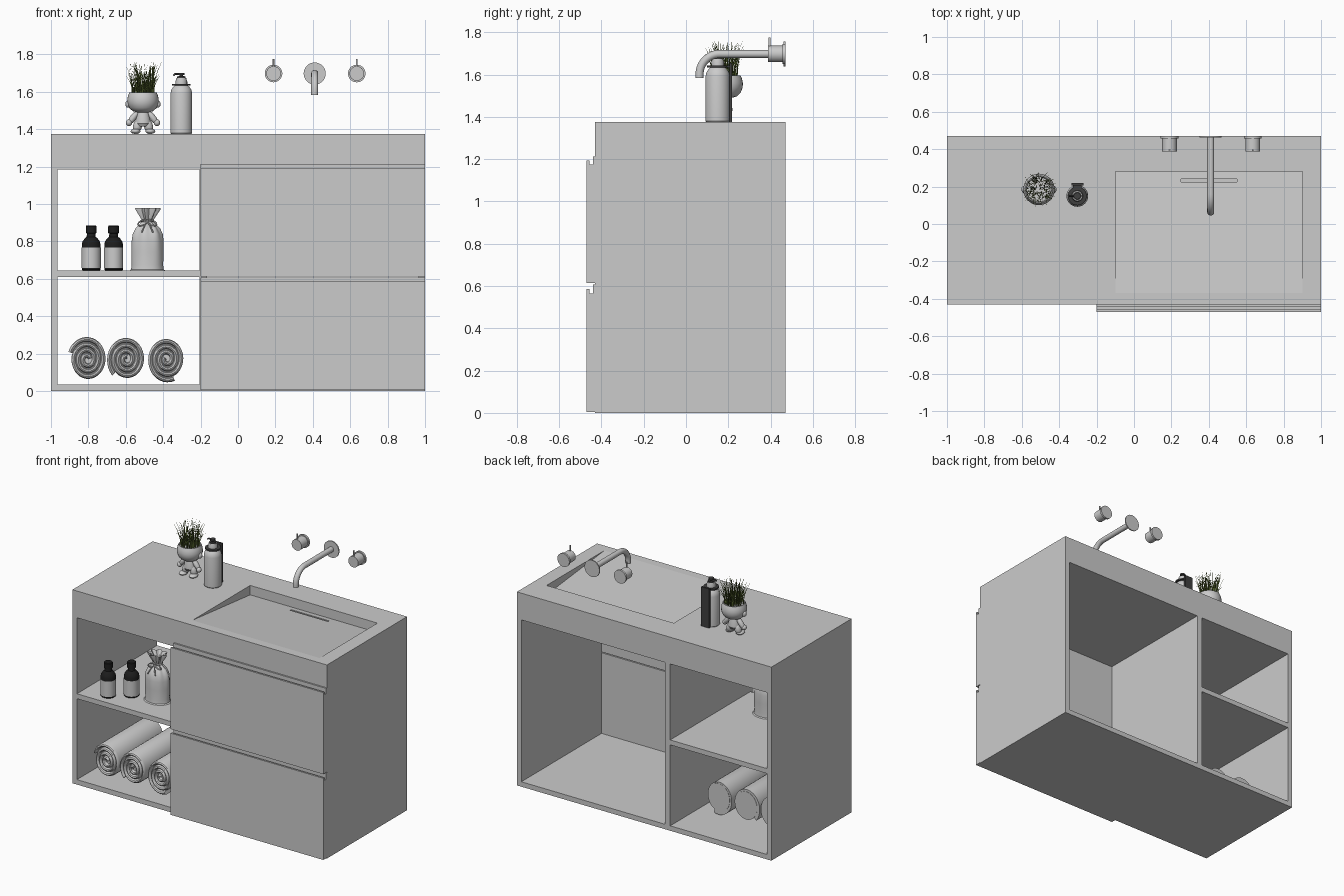
import bpy, bmesh, random
from math import sin, cos, pi, tau
from mathutils import Vector

if "Cube" in bpy.data.objects:
    bpy.data.objects.remove(bpy.data.objects["Cube"])

random.seed(4)


def material(name, rgb):
    m = bpy.data.materials.new(name)
    m.diffuse_color = (*rgb, 1)
    m.use_nodes = True
    m.node_tree.nodes["Principled BSDF"].inputs["Base Color"].default_value = m.diffuse_color
    return m


BLACK = material("black", (0.012, 0.012, 0.012))
DARK = material("charcoal", (0.05, 0.05, 0.05))
GREEN = material("grass_green", (0.1, 0.14, 0.03))


def mesh_object(name, verts, faces, mat=None, loc=(0, 0, 0)):
    me = bpy.data.meshes.new(name)
    bm = bmesh.new()
    vs = [bm.verts.new(v) for v in verts]
    for f in faces:
        bm.faces.new([vs[i] for i in f])
    bmesh.ops.recalc_face_normals(bm, faces=bm.faces)
    bm.to_mesh(me)
    bm.free()
    ob = bpy.data.objects.new(name, me)
    ob.location = loc
    bpy.context.collection.objects.link(ob)
    if mat:
        me.materials.append(mat)
    return ob


def prism(name, yz, x0, x1, mat=None):
    n = len(yz)
    verts = [(x, y, z) for x in (x0, x1) for y, z in yz]
    faces = [(i, (i + 1) % n, n + (i + 1) % n, n + i) for i in range(n)]
    return mesh_object(name, verts, faces + [range(n), range(n, 2 * n)], mat)


def box(name, x0, x1, y0, y1, z0, z1, mat=None):
    return prism(name, [(y0, z0), (y1, z0), (y1, z1), (y0, z1)], x0, x1, mat)


def lathe(name, profile, loc, mat=None, seg=32, folds=7, squash=1):
    """Revolve (radius, z[, fold depth]) points, closing both ends."""
    verts = []
    for p in profile:
        amp = p[2] if len(p) > 2 else 0
        for i in range(seg):
            a = tau * i / seg
            r = p[0] * (1 + amp * cos(folds * a))
            verts.append((r * cos(a), r * sin(a) * squash, p[1]))
    n = len(profile)
    faces = [(j * seg + i, j * seg + (i + 1) % seg, (j + 1) * seg + (i + 1) % seg, (j + 1) * seg + i)
             for j in range(n - 1) for i in range(seg)]
    faces += [range(seg), range((n - 1) * seg, n * seg)]
    return mesh_object(name, verts, faces, mat, loc)


def cylinder_y(name, r, y0, y1, x, z):
    ob = lathe(name, [(r, -y1), (r, -y0)], (x, 0, z))
    ob.rotation_euler.x = pi / 2
    return ob


def ellipsoid(name, loc, scale, tilt=0):
    bpy.ops.mesh.primitive_uv_sphere_add(segments=24, ring_count=14, location=loc, rotation=(0, tilt, 0))
    ob = bpy.context.object
    ob.name, ob.scale = name, scale
    return ob


def tube(name, pts, r, mat=None, cyclic=False):
    cu = bpy.data.curves.new(name, 'CURVE')
    cu.dimensions, cu.bevel_depth, cu.bevel_resolution, cu.use_fill_caps = '3D', r, 4, True
    sp = cu.splines.new('POLY')
    sp.points.add(len(pts) - 1)
    for p, co in zip(sp.points, pts):
        p.co = (*co, 1)
    sp.use_cyclic_u, sp.use_smooth = cyclic, True
    ob = bpy.data.objects.new(name, cu)
    bpy.context.collection.objects.link(ob)
    if mat:
        cu.materials.append(mat)
    return ob


# Carcass, open at the back
F, B = -0.43, 0.47
box("left_side", -1, -0.965, F, B, 0, 1.2)
box("right_side", 0.965, 1, F, B, 0, 1.2)
box("divider", -0.205, -0.165, F, B, 0.035, 1.185)
box("bottom_panel", -0.965, 0.965, F, B, 0, 0.035)
box("top_panel", -0.965, 0.965, F, B, 1.185, 1.2)
box("shelf", -0.965, -0.205, F, B, 0.61, 0.645)

# Countertop with sloping basin and slot drain
top = box("countertop", -1, 1, F, B, 1.2, 1.375)
basin = prism("basin_cutter", [(-0.37, 1.375), (0.28, 1.308), (0.28, 1.42), (-0.37, 1.42)], -0.1, 0.9)
slot = box("drain_cutter", 0.25, 0.55, 0.225, 0.24, 1.26, 1.4)
for cutter in (basin, slot):
    mod = top.modifiers.new(cutter.name, 'BOOLEAN')
    mod.object, mod.solver = cutter, 'EXACT'
    cutter.hide_render = True
    cutter.hide_viewport = True

# Drawer fronts with a grooved finger pull along the top
for name, z0, lip, z1 in (("lower_drawer", 0.005, 0.585, 0.608), ("upper_drawer", 0.614, 1.194, 1.213)):
    prism(name, [(F, z0), (-0.47, z0), (-0.47, lip), (-0.457, lip), (-0.457, lip - 0.02),
                 (-0.441, lip - 0.02), (-0.441, z1), (F, z1)], -0.2, 1)

# Wall-mounted tap
arc = [(0.41, 0.16 - 0.096 * sin(a), 1.602 + 0.096 * cos(a)) for a in [pi / 2 * i / 12 for i in range(13)]]
tube("spout", [(0.41, B, 1.698)] + arc + [(0.41, 0.064, 1.584)], 0.019)
cylinder_y("spout_flange", 0.059, 0.462, B, 0.41, 1.698)
for side, x in (("left", 0.19), ("right", 0.635)):
    cylinder_y(side + "_knob", 0.039, 0.387, 0.456, x, 1.698)
    cylinder_y(side + "_knob_flange", 0.047, 0.456, B, x, 1.698)
    tube(side + "_knob_pin", [(x, 0.395, 1.72), (x, 0.395, 1.776)], 0.005)

# Soap dispenser in a dark holder
S = (-0.303, 0.15, 1.375)
lathe("soap_bottle", [(0.054, 0), (0.058, 0.005), (0.058, 0.215), (0.054, 0.235), (0.042, 0.253),
                      (0.03, 0.262), (0.03, 0.285), (0.026, 0.3)], S)
lathe("soap_holder_ring", [(0.033, 0.258), (0.05, 0.258), (0.05, 0.268), (0.033, 0.268)], S, DARK)
box("soap_holder_back", -0.335, -0.271, 0.205, 0.218, 1.377, 1.655, DARK)
box("soap_holder_arm", -0.325, -0.281, 0.18, 0.21, 1.634, 1.643, DARK)
lathe("pump_stem", [(0.022, 0.298), (0.022, 0.308), (0.009, 0.309), (0.009, 0.315), (0.018, 0.316), (0.018, 0.327)], S, DARK)
tube("pump_nozzle", [(-0.303, 0.15, 1.696), (-0.335, 0.15, 1.696), (-0.346, 0.15, 1.688)], 0.005, DARK)

# Figure-shaped planter
PX, PY = -0.508, 0.185
lathe("planter_head", [(0.03, 1.49), (0.055, 1.497), (0.074, 1.515), (0.083, 1.54), (0.084, 1.56), (0.08, 1.58),
                       (0.073, 1.597), (0.068, 1.597), (0.066, 1.585)], (PX, PY, 0))
lathe("planter_torso", [(0.025, 1.505), (0.032, 1.48), (0.039, 1.45), (0.041, 1.43), (0.03, 1.415)],
      (PX, PY, 0), squash=0.85)
for side, s in (("left", -1), ("right", 1)):
    ellipsoid(side + "_ear", (PX + s * 0.08, PY, 1.535), (0.014, 0.018, 0.02))
    ellipsoid(side + "_arm", (PX + s * 0.052, PY, 1.462), (0.017, 0.018, 0.045), -s * 0.65)
    ellipsoid(side + "_hand", (PX + s * 0.075, PY - 0.005, 1.435), (0.017, 0.018, 0.018))
    ellipsoid(side + "_leg", (PX + s * 0.029, PY, 1.417), (0.024, 0.025, 0.04), -s * 0.3)
    ellipsoid(side + "_foot", (PX + s * 0.04, PY - 0.014, 1.389), (0.026, 0.036, 0.014))

# Grass: thin arching blades
verts, faces = [], []
for _ in range(150):
    a, r0 = random.uniform(0, tau), 0.062 * random.random() ** 0.5
    h, lean = random.uniform(0.08, 0.17), random.uniform(0.0, 0.045)
    out = Vector((cos(a), sin(a), 0))
    b = random.uniform(0, tau)
    side, sway = Vector((cos(b), sin(b), 0)), Vector((-sin(a), cos(a), 0)) * random.uniform(-0.03, 0.03)
    k = len(verts)
    for j in range(5):
        t = j / 4
        c = out * (r0 + lean * t * t) + sway * t * t + Vector((PX, PY, 1.588 + h * t))
        w = side * (0.0032 * (1 - 0.8 * t))
        verts += [c - w, c + w]
    faces += [(k + 2 * j, k + 2 * j + 1, k + 2 * j + 3, k + 2 * j + 2) for j in range(4)]
mesh_object("grass", verts, faces, GREEN)

# Two black bottles with plain labels
for i, (x, y) in enumerate(((-0.785, -0.335), (-0.665, -0.245))):
    at = (x, y, 0.645)
    lathe(f"bottle_{i + 1}", [(0.046, 0), (0.05, 0.004), (0.05, 0.14), (0.046, 0.155), (0.034, 0.172), (0.024, 0.18),
                              (0.023, 0.198), (0.029, 0.2), (0.029, 0.236), (0.026, 0.24)], at, BLACK)
    lathe(f"bottle_label_{i + 1}", [(0.05, 0.012), (0.0512, 0.012), (0.0512, 0.122), (0.05, 0.122)], at)

# Tied cloth sack
SX, SY = -0.485, -0.21
lathe("sack", [(0.095, 0), (0.087, 0.006), (0.084, 0.03, 0.01), (0.086, 0.1, 0.01), (0.085, 0.16, 0.02),
               (0.08, 0.195, 0.04), (0.062, 0.228, 0.08), (0.036, 0.252, 0.14), (0.027, 0.265, 0.15),
               (0.037, 0.285, 0.16), (0.058, 0.325, 0.2), (0.06, 0.335, 0.2), (0.05, 0.325, 0.2),
               (0.022, 0.285, 0.15)], (SX, SY, 0.645), seg=56, squash=0.8)
tube("sack_tie", [(SX + 0.031 * cos(tau * i / 24), SY + 0.027 * sin(tau * i / 24), 0.91) for i in range(24)],
     0.006, cyclic=True)
for side, s in (("left", -1), ("right", 1)):
    tube(side + "_bow_loop", [(SX + s * 0.025 * (1 - cos(t)), SY - 0.034, 0.908 + 0.013 * sin(t) - 0.008 * (1 - cos(t)))
                              for t in [tau * i / 20 for i in range(20)]], 0.004, cyclic=True)
    tube(side + "_bow_tail", [(SX, SY - 0.034, 0.908), (SX + s * 0.015, SY - 0.055, 0.885),
                              (SX + s * 0.03, SY - 0.07, 0.85)], 0.004)

# Rolled towels: a thick spiral sheet around a core
Y0, Y1, T = -0.335, 0.172, 0.0115
section = [(-T, Y1), (-T, Y0 + 0.018), (-0.6 * T, Y0 + 0.005), (0, Y0), (0.6 * T, Y0 + 0.005), (T, Y0 + 0.018), (T, Y1)]
for i, (x, start) in enumerate(((-0.805, 0.3), (-0.595, 1.4), (-0.38, 2.6))):
    steps, turns, m = 110, 3.4, len(section)
    verts = []
    for j in range(steps + 1):
        t = j / steps
        a, r = start + turns * tau * t, 0.013 + 0.089 * t
        verts += [((r + o) * cos(a) * 0.95, y, (r + o) * sin(a) * 1.1) for o, y in section]
    faces = [(j * m + q, j * m + (q + 1) % m, (j + 1) * m + (q + 1) % m, (j + 1) * m + q)
             for j in range(steps) for q in range(m)]
    faces += [range(m), range(steps * m, (steps + 1) * m)]
    mesh_object(f"towel_{i + 1}", verts, faces, loc=(x, 0, 0.17))
    core = cylinder_y(f"towel_core_{i + 1}", 0.09, Y0 + 0.025, Y1 + 0.002, x, 0.17)
    core.scale = (0.95, 1.1, 1)

# Smooth shading with crisp edges
bpy.ops.object.select_all(action='DESELECT')
for ob in bpy.context.scene.objects:
    if ob.type == 'MESH' and not ob.hide_render and not ob.modifiers:
        ob.select_set(True)
        bpy.context.view_layer.objects.active = ob
bpy.ops.object.shade_smooth_by_angle(angle=0.6)
